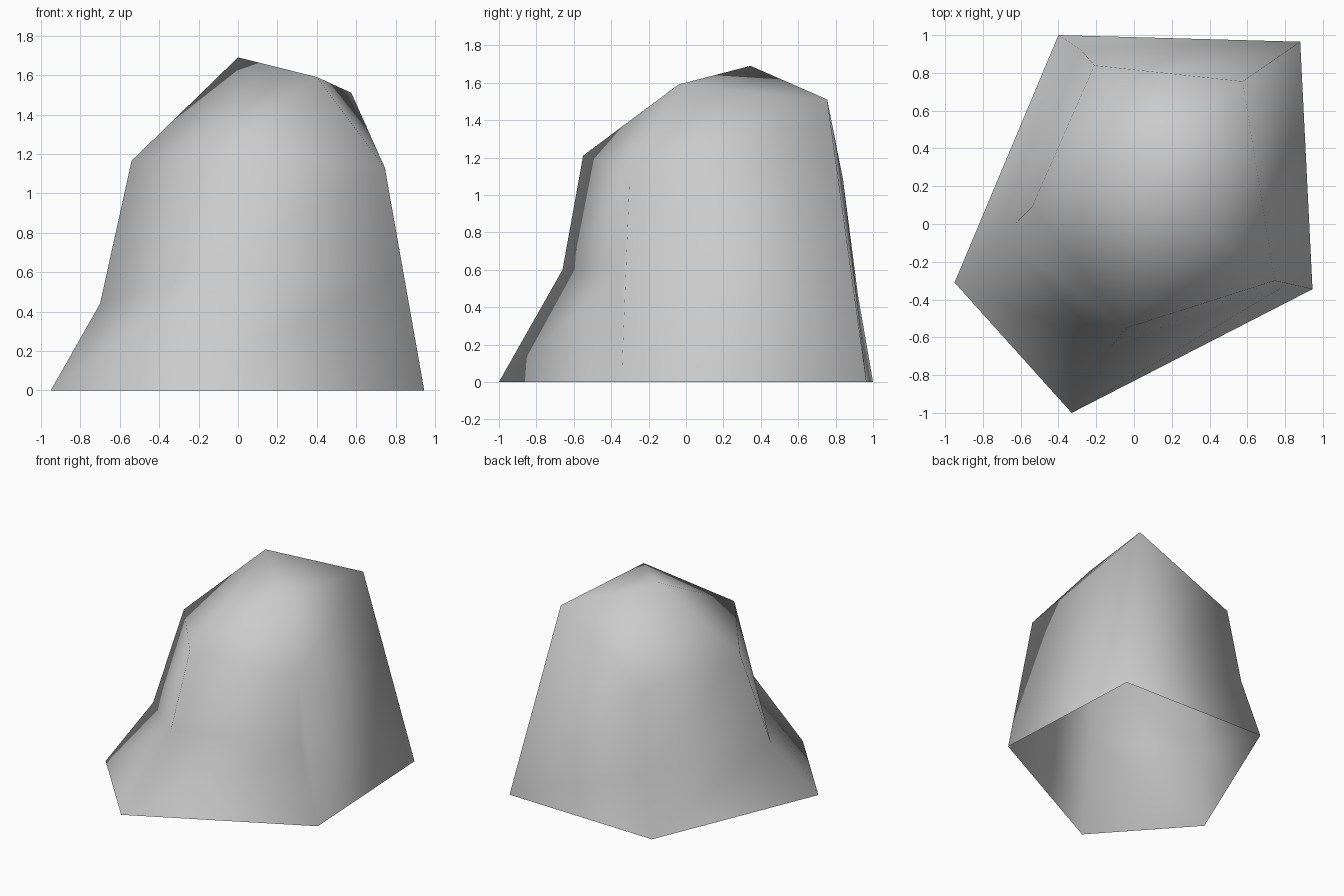
import bpy
import bmesh

default_cube = bpy.data.objects.get("Cube")
if default_cube:
    bpy.data.objects.remove(default_cube, do_unlink=True)


def make_material(name, color):
    mat = bpy.data.materials.new(name)
    mat.use_nodes = True
    mat.diffuse_color = color
    mat.node_tree.nodes["Principled BSDF"].inputs["Base Color"].default_value = color
    return mat


# Corner columns of the boulder, each listed from the ground up to the shoulder
columns = {
    "west": [(-0.95, -0.31, 0), (-0.70, -0.07, 0.44), (-0.54, 0.09, 1.165)],
    "front": [(-0.33, -1.0, 0), (-0.13, -0.66, 0.60), (-0.04, -0.55, 1.21)],
    "east": [(0.945, -0.345, 0), (0.785, -0.335, 0.60), (0.745, -0.30, 1.13)],
    "back_east": [(0.88, 0.965, 0), (0.575, 0.755, 1.51)],
    "back_west": [(-0.40, 1.0, 0), (-0.28, 0.92, 0.46), (-0.21, 0.84, 1.08)],
}

bm = bmesh.new()
cols = {name: [bm.verts.new(p) for p in pts] for name, pts in columns.items()}
peak = bm.verts.new((0, 0.345, 1.69))
brow = bm.verts.new((0.40, -0.04, 1.59))

# Walls with a waist on both sides: one quad per storey
for left, right in (("west", "front"), ("front", "east"), ("back_west", "west")):
    a, b = cols[left], cols[right]
    for low in range(2):
        bm.faces.new((a[low], b[low], b[low + 1], a[low + 1]))

# Walls beside the tall back corner, which has no waist
foot, top = cols["back_east"]
for side in ("east", "back_west"):
    base, waist, shoulder = cols[side]
    bm.faces.new((base, foot, shoulder, waist))
    bm.faces.new((foot, top, shoulder))

# Crown: fans around the peak and the brow
rim = {name: col[-1] for name, col in cols.items()}
for a, b in (("back_east", "back_west"), ("back_west", "west"), ("west", "front")):
    bm.faces.new((rim[a], rim[b], peak))
for a, b in (("front", "east"), ("east", "back_east")):
    bm.faces.new((rim[a], rim[b], brow))
bm.faces.new((rim["front"], brow, peak))
bm.faces.new((brow, rim["back_east"], peak))

bmesh.ops.recalc_face_normals(bm, faces=bm.faces)
for face in bm.faces:
    face.smooth = True

mesh = bpy.data.meshes.new("boulder")
bm.to_mesh(mesh)
bm.free()
mesh.materials.append(make_material("stone_grey", (0.6, 0.6, 0.6, 1)))
boulder = bpy.data.objects.new("boulder", mesh)
bpy.context.collection.objects.link(boulder)
